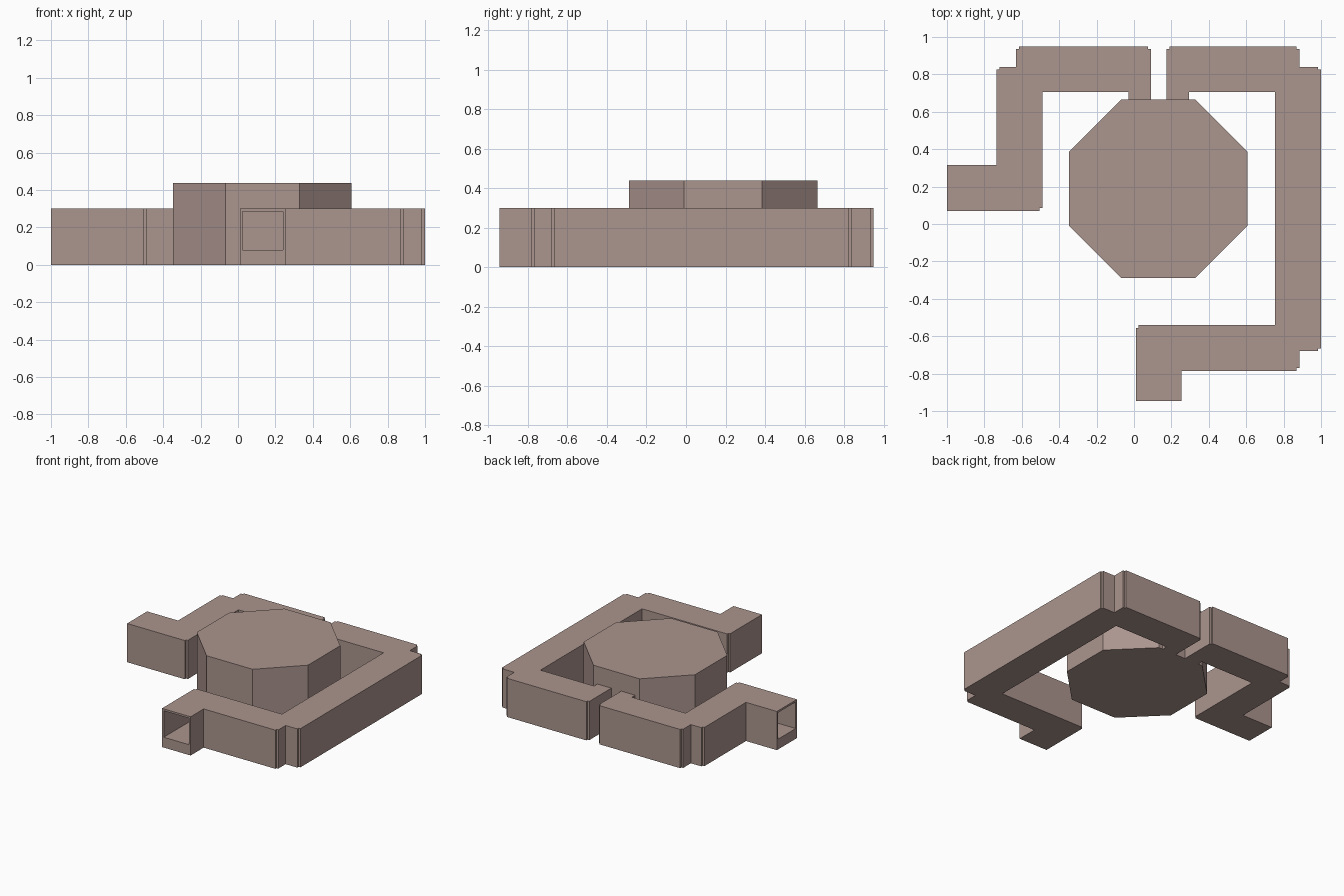
import bpy, bmesh, math
from mathutils import Vector

if "Cube" in bpy.data.objects:
    bpy.data.objects.remove(bpy.data.objects["Cube"])

WALL = 0.015
FLOOR, CEIL, TOP = 0.08, 0.285, 0.30

mat = bpy.data.materials.new("dull_stone")
mat.diffuse_color = (0.41, 0.30, 0.27, 1)
mat.use_nodes = True
mat.node_tree.nodes["Principled BSDF"].inputs["Base Color"].default_value = mat.diffuse_color


def loft(name, rings):
    """Closed solid from stacked (outline, z) rings with equal point counts."""
    bm = bmesh.new()
    loops = [[bm.verts.new((p[0], p[1], z)) for p in pts] for pts, z in rings]
    bm.faces.new(loops[0][::-1])
    bm.faces.new(loops[-1])
    for a, b in zip(loops, loops[1:]):
        n = len(a)
        for i in range(n):
            j = (i + 1) % n
            bm.faces.new((a[i], a[j], b[j], b[i]))
    bmesh.ops.recalc_face_normals(bm, faces=bm.faces)
    me = bpy.data.meshes.new(name)
    bm.to_mesh(me)
    bm.free()
    ob = bpy.data.objects.new(name, me)
    bpy.context.collection.objects.link(ob)
    me.materials.append(mat)
    return ob


def thicken(poly, ends, wall, end):
    """Push each edge outwards; outer corners stay notched, inner ones are mitred."""
    pts = [Vector(p) for p in poly]
    n = len(pts)
    push = []
    for i in range(n):
        d = (pts[(i + 1) % n] - pts[i]).normalized()
        push.append(Vector((d.y, -d.x)) * (end if i in ends else wall))
    out = []
    for i, p in enumerate(pts):
        a, b = p - pts[i - 1], pts[(i + 1) % n] - p
        if a.x * b.y - a.y * b.x > 0:
            new = [p + push[i - 1], p, p + push[i]]
        else:
            new = [p + push[i - 1] + push[i]]
        for q in new:
            if not out or (q - out[-1]).length > 1e-5:
                out.append(q)
    if (out[0] - out[-1]).length < 1e-5:
        out.pop()
    return out


def cut(ob, cutter):
    m = ob.modifiers.new("cut", 'BOOLEAN')
    m.operation = 'DIFFERENCE'
    m.solver = 'EXACT'
    m.object = cutter
    bpy.context.view_layer.objects.active = ob
    bpy.ops.object.modifier_apply(modifier=m.name)


def octagon(apothem):
    r = apothem / math.cos(math.pi / 8)
    return [(0.13 + r * math.cos(math.pi / 8 + k * math.pi / 4),
             0.188 + r * math.sin(math.pi / 8 + k * math.pi / 4)) for k in range(8)]


# Inner outlines of the two passages, with the indices of their open end edges
left = [(-1, .085), (-.505, .085), (-.505, .72), (-.015, .72), (-.015, .655),
        (.075, .655), (.075, .935), (-.615, .935), (-.615, .825),
        (-.72, .825), (-.72, .3), (-1, .3)]
right = [(.025, -.945), (.24, -.945), (.24, -.77), (.87, -.77), (.87, -.665),
         (.985, -.665), (.985, .825), (.87, .825), (.87, .935), (.19, .935),
         (.19, .655), (.28, .655), (.28, .72), (.77, .72), (.77, -.555), (.025, -.555)]

# Octagonal chamber with a sloped inner ceiling
chamber = loft("octagonal_chamber", [(octagon(.477), 0), (octagon(.477), .437)])
room = loft("room_cutter", [(octagon(.46), FLOOR), (octagon(.46), CEIL), (octagon(.22), .425)])
cut(chamber, room)
cutters = [room]

# Hollow passages, open outside and leading into the chamber
for name, poly, ends in (("left_passage", left, (4, 11)), ("right_passage", right, (0, 10))):
    outer = thicken(poly, ends, WALL, 0)
    passage = loft(name, [(outer, 0), (outer, TOP)])
    inner = thicken(poly, ends, 0, .03)
    bore = loft(name + "_cutter", [(inner, FLOOR), (inner, CEIL)])
    cut(passage, bore)
    cut(chamber, bore)
    cutters.append(bore)

for c in cutters:
    bpy.data.objects.remove(c, do_unlink=True)
